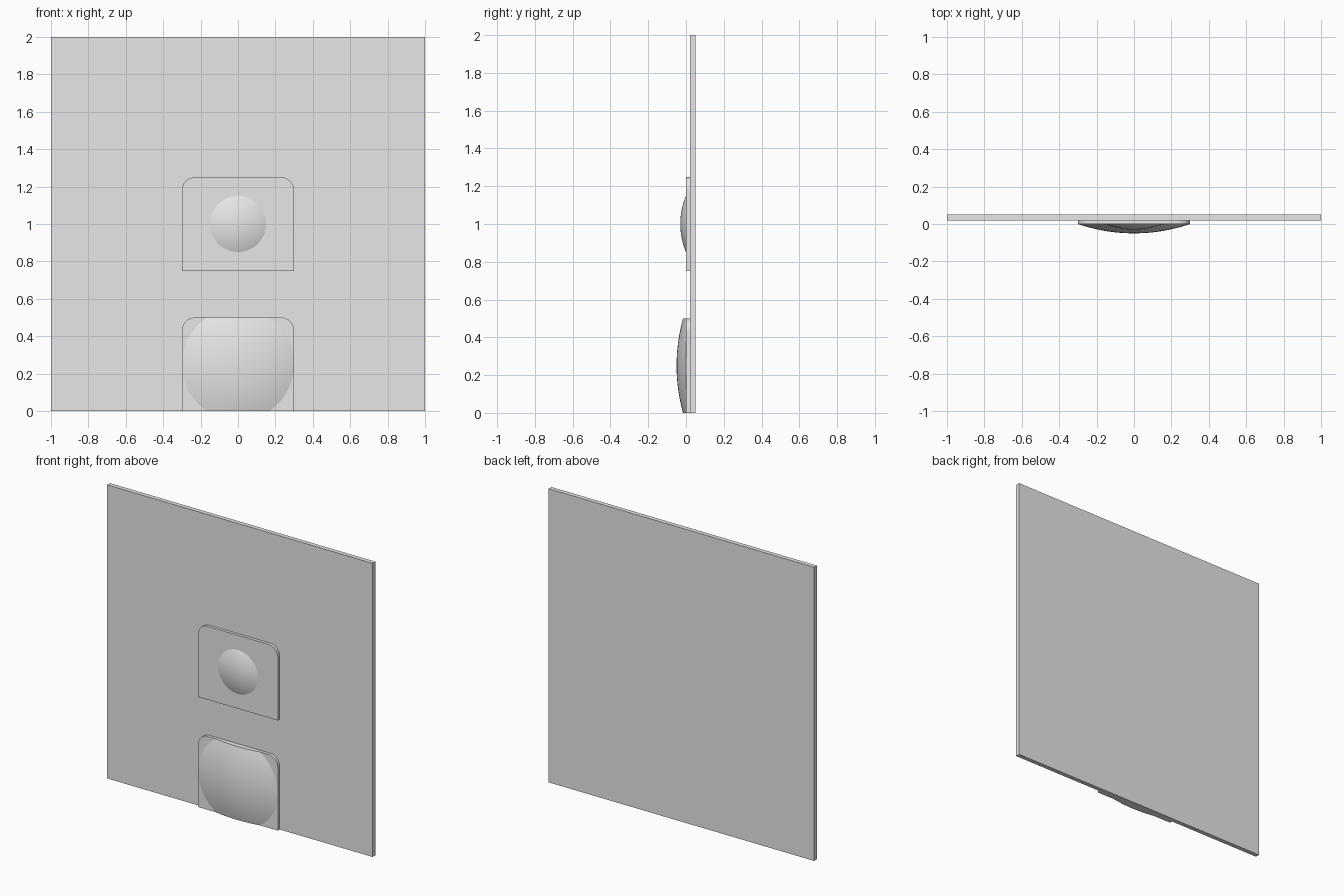
import bpy, bmesh, math
from mathutils import Vector

if "Cube" in bpy.data.objects:
    bpy.data.objects.remove(bpy.data.objects["Cube"])

GREY = bpy.data.materials.new("light_grey")
GREY.use_nodes = True
GREY.diffuse_color = (0.8, 0.8, 0.8, 1)
GREY.node_tree.nodes["Principled BSDF"].inputs["Base Color"].default_value = (0.8, 0.8, 0.8, 1)


def finish(name, bm, smooth=False):
    bmesh.ops.recalc_face_normals(bm, faces=bm.faces)
    mesh = bpy.data.meshes.new(name)
    bm.to_mesh(mesh)
    bm.free()
    mesh.materials.append(GREY)
    obj = bpy.data.objects.new(name, mesh)
    bpy.context.collection.objects.link(obj)
    if smooth:
        bpy.ops.object.select_all(action="DESELECT")
        obj.select_set(True)
        bpy.context.view_layer.objects.active = obj
        bpy.ops.object.shade_smooth_by_angle(angle=math.radians(30))


def slab(name, outline, front, back):
    """Extrude an x-z outline from front to back."""
    bm = bmesh.new()
    face = bm.faces.new([bm.verts.new((x, front, z)) for x, z in outline])
    ext = bmesh.ops.extrude_face_region(bm, geom=[face])
    moved = [v for v in ext["geom"] if isinstance(v, bmesh.types.BMVert)]
    bmesh.ops.translate(bm, verts=moved, vec=(0, back - front, 0))
    finish(name, bm)


def pad_outline(half, bottom, top, r, steps=8):
    """Rectangle with rounded top corners."""
    pts = [(-half, bottom), (half, bottom)]
    for side, start in ((1, 0), (-1, math.pi / 2)):
        for i in range(steps + 1):
            a = start + math.pi / 2 * i / steps
            pts.append((side * (half - r) + r * math.cos(a), top - r + r * math.sin(a)))
    return pts


def dome(name, z, radius, height, low, high, rings=16, segments=64):
    """Shallow spherical cap bulging forward, trimmed to the pad's height."""
    ball = (radius ** 2 + height ** 2) / (2 * height)
    spread = math.asin(radius / ball)
    bm = bmesh.new()
    profile = []
    for i in range(rings + 1):
        a = spread * i / rings
        profile.append(bm.verts.new((ball * math.sin(a), ball - height - ball * math.cos(a), z)))
    edges = [bm.edges.new(pair) for pair in zip(profile, profile[1:])]
    bmesh.ops.spin(bm, geom=profile + edges, cent=(0, 0, z), axis=(0, 1, 0),
                   angle=math.tau, steps=segments, use_duplicate=False)
    bmesh.ops.remove_doubles(bm, verts=bm.verts, dist=0.0001)
    bmesh.ops.holes_fill(bm, edges=bm.edges, sides=0)
    for level, direction in ((low, -1), (high, 1)):
        bmesh.ops.bisect_plane(bm, geom=bm.verts[:] + bm.edges[:] + bm.faces[:],
                               plane_co=Vector((0, 0, level)),
                               plane_no=Vector((0, 0, direction)), clear_outer=True)
        bmesh.ops.holes_fill(bm, edges=bm.edges, sides=0)
    finish(name, bm, smooth=True)


# Back panel
slab("panel", [(-1, 0), (1, 0), (1, 2), (-1, 2)], 0.02, 0.05)

# Two pads, each with a dome
for label, bottom, radius, height in (("lower", 0, 0.3, 0.05), ("upper", 0.75, 0.15, 0.03)):
    top = bottom + 0.5
    slab(label + "_pad", pad_outline(0.3, bottom, top, 0.07), 0.0, 0.02)
    dome(label + "_dome", bottom + 0.25, radius, height, bottom, top)
